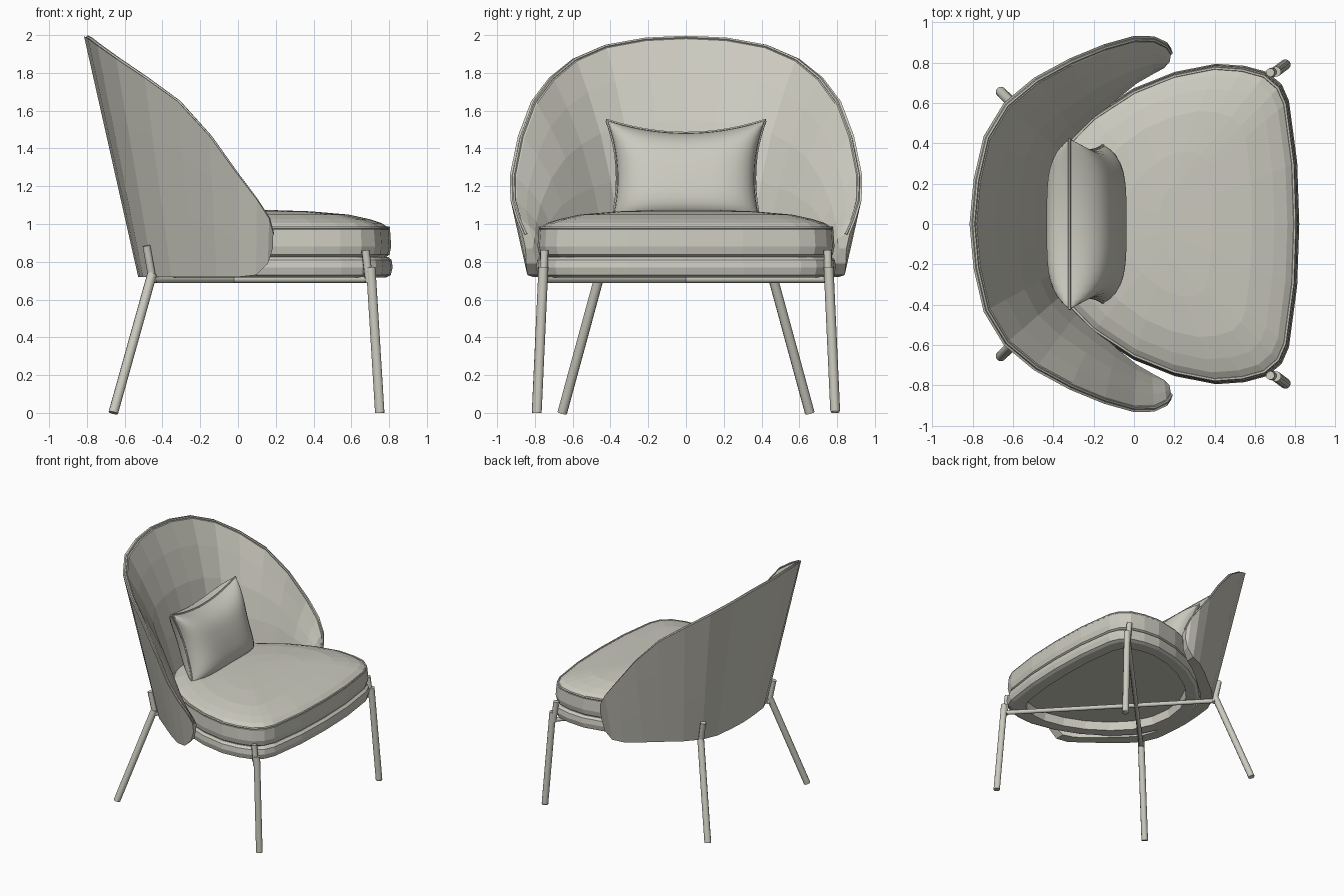
import bpy, bmesh, math
from mathutils import Vector

cube = bpy.data.objects.get("Cube")
if cube:
    bpy.data.objects.remove(cube)

fabric = bpy.data.materials.new("warm_grey")
fabric.use_nodes = True
colour = (0.6, 0.59, 0.52, 1)
fabric.diffuse_color = colour
fabric.node_tree.nodes["Principled BSDF"].inputs["Base Color"].default_value = colour


def finish(name, bm, smooth=None):
    bmesh.ops.remove_doubles(bm, verts=bm.verts, dist=0.0005)
    bmesh.ops.recalc_face_normals(bm, faces=bm.faces)
    mesh = bpy.data.meshes.new(name)
    bm.to_mesh(mesh)
    bm.free()
    obj = bpy.data.objects.new(name, mesh)
    bpy.context.collection.objects.link(obj)
    mesh.materials.append(fabric)
    if smooth:
        bpy.ops.object.select_all(action='DESELECT')
        obj.select_set(True)
        bpy.context.view_layer.objects.active = obj
        bpy.ops.object.shade_smooth_by_angle(angle=math.radians(smooth))
    return obj


def loft(name, rings, smooth=None):
    """Skin closed rings in order and cap both ends."""
    bm = bmesh.new()
    loops = [[bm.verts.new(p) for p in ring] for ring in rings]
    n = len(loops[0])
    for a, b in zip(loops, loops[1:]):
        for i in range(n):
            j = (i + 1) % n
            bm.faces.new((a[i], a[j], b[j], b[i]))
    bm.faces.new(loops[0])
    bm.faces.new(loops[-1])
    return finish(name, bm, smooth)


def tube(name, points, radius, closed=False, sides=8):
    """Sweep a round section along a path."""
    pts = [Vector(p) for p in points]
    n = len(pts)
    rings = []
    for i, p in enumerate(pts):
        before = pts[(i - 1) % n] if closed or i else p
        after = pts[(i + 1) % n] if closed or i < n - 1 else p
        turn = (after - before).to_track_quat('Z', 'Y')
        rings.append([p + turn @ Vector((radius * math.cos(a), radius * math.sin(a), 0))
                      for a in (math.tau * k / sides for k in range(sides))])
    if closed:
        rings.append(rings[0])
        bm = bmesh.new()
        for a, b in zip(rings, rings[1:]):
            for k in range(sides):
                m = (k + 1) % sides
                bm.faces.new([bm.verts.new(v) for v in (a[k], a[m], b[m], b[k])])
        return finish(name, bm, 50)
    return loft(name, rings, 50)


def mirrored(half):
    """Extend a half path that starts on the centre plane to both sides."""
    return [Vector((p[0], -p[1], *p[2:])) for p in reversed(half[1:])] + [Vector(p) for p in half]


# Seat cushions: one egg outline, scaled ring by ring
outline = [(.805, 0), (.795, .3), (.755, .6), (.72, .68), (.65, .74), (.54, .77), (.4, .78), (.2, .74),
           (0, .66), (-.2, .53), (-.35, .38), (-.44, .2), (-.47, 0)]
outline += [(x, -y) for x, y in outline[-2:0:-1]]


def ring(inset, z):
    sx, sy = 1 - inset / 0.64, 1 - inset / 0.78
    return [Vector((0.165 + (x - 0.165) * sx, y * sy, z)) for x, y in outline]


def cushion(name, profile):
    return loft(name, [ring(inset, z) for inset, z in profile])


# The lower cushion is hollowed underneath around a recessed panel
cushion("lower_cushion", [(.12, .79), (.11, .72), (.02, .718), (-.004, .73), (-.014, .77), (-.008, .81), (.012, .826)])
cushion("seat_cushion", [(.02, .826), (.003, .838), (-.006, .88), (0, .97), (.015, .985),
                         (.045, 1.005), (.11, 1.026), (.22, 1.05), (.42, 1.067), (.6, 1.073)])
tube("seat_piping", ring(.008, .98), .009, True, 6)

# Backrest shell: rim points with the height of the lower edge and the padding depth
rim_half = [(-.815, 0, 1.993, .72, .12), (-.795, .22, 1.983, .72, .12), (-.745, .435, 1.945, .72, .12),
            (-.645, .6, 1.875, .72, .12), (-.495, .725, 1.775, .72, .12), (-.32, .82, 1.65, .72, .115),
            (-.15, .89, 1.465, .72, .115), (0, .932, 1.26, .72, .115), (.1, .93, 1.13, .73, .1),
            (.165, .9, 1.03, .79, .075), (.187, .867, .95, .87, .045)]
sections, piping = [], []
for x, y, z, low, pad in mirrored(rim_half):
    rim = Vector((x, y, z))
    inward = Vector((.05 - x, -y, 0)).normalized()
    base = rim + inward * .225 * (z - low)
    base.z = low
    lip = rim + inward * .035 - Vector((0, 0, .012))
    foot = base + inward * pad
    foot.z = min(low + (z - low) * .35, .95)
    toe = base + inward * pad * .8
    section = [base, base.lerp(rim, .35), base.lerp(rim, .7), rim, lip]
    for t, bulge in ((.18, .22), (.42, .38), (.7, .28)):
        section.append(lip.lerp(foot, t) + inward * bulge * pad)
    sections.append(section + [foot, toe])
    piping.append(rim + inward * .02 - Vector((0, 0, .004)))
loft("backrest_shell", sections)
tube("backrest_piping", piping, .009, sides=6)


# Throw pillow: pinched rectangle, puffed on both faces and leaning back
def pillow_point(u, v, side):
    puff = .157 * ((1 - u ** 4) * (1 - v ** 4)) ** .45
    pinch = .26 if v > 0 else .06
    y = .42 * u * (1 - .1 * (1 - v * v)) * (.965 + .035 * v)
    z = 1.285 + .265 * v * (1 - pinch * (1 - u * u))
    return Vector((-.235 - .085 * v + side * puff, y, z))


steps = 20
grid = [math.sin(math.pi / 2 * (2 * i / steps - 1)) for i in range(steps + 1)]
bm = bmesh.new()
for side in (-1, 1):
    for u0, u1 in zip(grid, grid[1:]):
        for v0, v1 in zip(grid, grid[1:]):
            corners = [(u0, v0), (u1, v0), (u1, v1), (u0, v1)]
            bm.faces.new([bm.verts.new(pillow_point(u, v, side)) for u, v in corners])
finish("pillow", bm, 40)
seam = ([(g, -1) for g in grid[:-1]] + [(1, g) for g in grid[:-1]]
        + [(-g, 1) for g in grid[:-1]] + [(-1, -g) for g in grid[:-1]])
tube("pillow_seam", [pillow_point(u, v, 0) for u, v in seam], .008, True, 6)

# Frame: splayed legs, holding pins and crossed bars
for s, label in ((1, "far"), (-1, "near")):
    tube("front_leg_" + label, [(.75, .79 * s, 0), (.75, .79 * s, .008), (.703, .755 * s, .77)], .026, sides=10)
    tube("front_pin_" + label, [(.695, .755 * s, .69), (.675, .75 * s, .86)], .022)
    tube("rear_leg_" + label, [(-.66, .655 * s, 0), (-.657, .652 * s, .012), (-.455, .455 * s, .735)], .026, sides=10)
    tube("rear_pin_" + label, [(-.45, .45 * s, .69), (-.485, .465 * s, .885)], .022)
    tube("cross_bar_" + label, [(-.45, .45 * s, .705), (.695, -.755 * s, .705)], .018)
